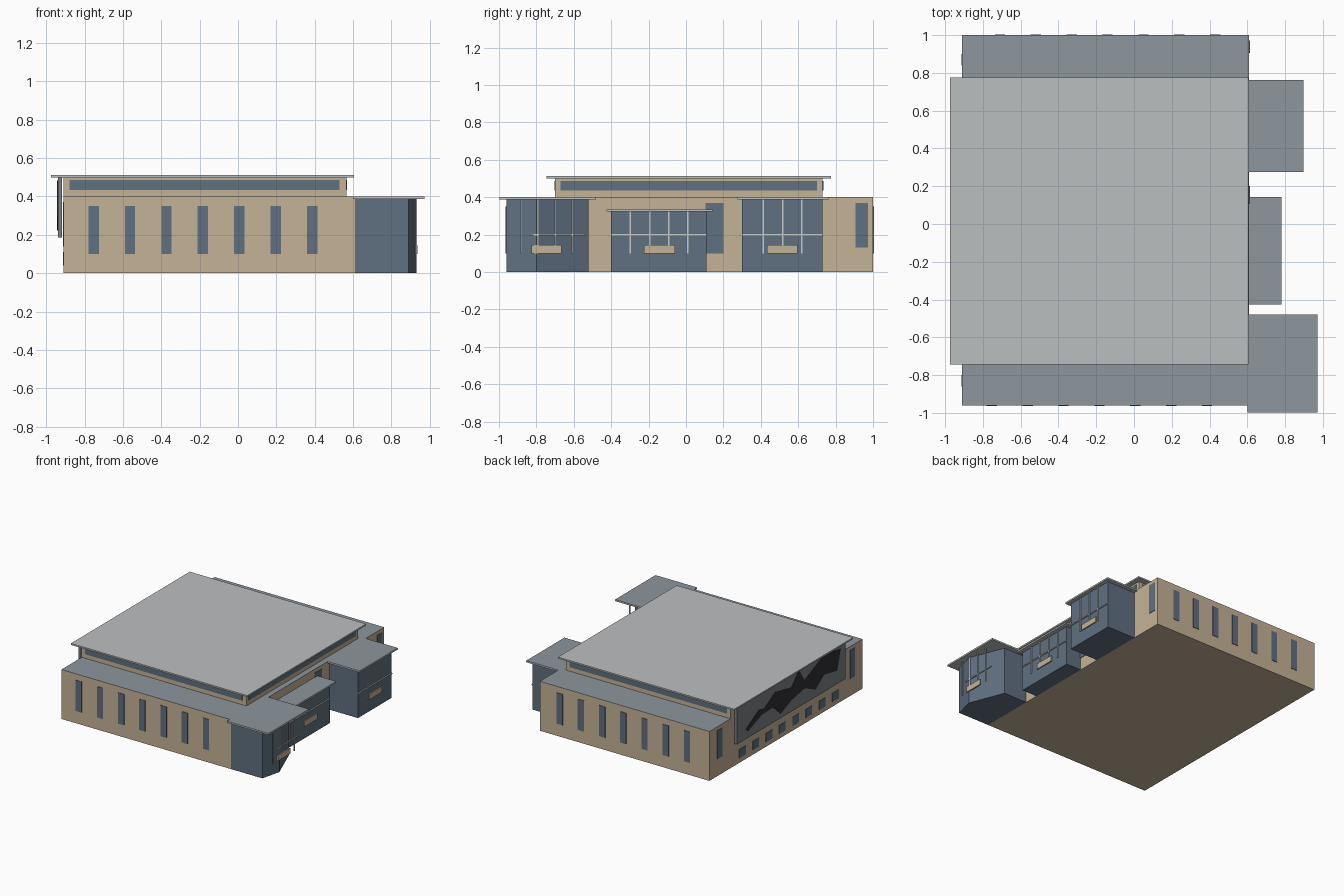
import bpy, bmesh
from mathutils import Vector

cube = bpy.data.objects.get("Cube")
if cube:
    bpy.data.objects.remove(cube, do_unlink=True)


def material(name, rgb):
    m = bpy.data.materials.new(name)
    m.use_nodes = True
    color = (*rgb, 1)
    m.diffuse_color = color
    bsdf = next(n for n in m.node_tree.nodes if n.type == 'BSDF_PRINCIPLED')
    bsdf.inputs["Base Color"].default_value = color
    return m


TAN = material("tan wall", (.56, .45, .31))
GLASS = material("blue glass", (.115, .16, .22))
ROOF = material("pale roof", (.5, .52, .53))
SLATE = material("slate roof", (.27, .31, .34))
FRAME = material("light frame", (.6, .61, .61))
PANEL = material("grey panel", (.2, .21, .22))
DARK = material("dark relief", (.03, .03, .034))


def finish(name, bm, mat, top=None):
    """Turn a bmesh into an object; upward faces may take a second colour."""
    bmesh.ops.recalc_face_normals(bm, faces=bm.faces[:])
    mesh = bpy.data.meshes.new(name)
    mesh.materials.append(mat)
    if top:
        mesh.materials.append(top)
        for f in bm.faces:
            f.material_index = int(f.normal.z > .5)
    bm.to_mesh(mesh)
    bm.free()
    obj = bpy.data.objects.new(name, mesh)
    bpy.context.collection.objects.link(obj)
    return obj


def box(name, x, y, z, mat, top=None):
    bm = bmesh.new()
    bmesh.ops.create_cube(bm, size=1)
    for v in bm.verts:
        for i, (lo, hi) in enumerate((x, y, z)):
            v.co[i] = lo if v.co[i] < 0 else hi
    return finish(name, bm, mat, top)


def prism(name, points, direction, mat):
    bm = bmesh.new()
    face = bm.faces.new([bm.verts.new(p) for p in points])
    new = bmesh.ops.extrude_face_region(bm, geom=[face])["geom"]
    for v in new:
        if isinstance(v, bmesh.types.BMVert):
            v.co += Vector(direction)
    return finish(name, bm, mat)


def span(center, width):
    return center - width / 2, center + width / 2


# Main hall, raised clerestory and wide flat roof
WEST, EAST, FRONT, BACK = -.91, .61, -.96, 1.0
T = .004
box("main_hall", (WEST, EAST), (FRONT, BACK), (0, .4), TAN, SLATE)
box("clerestory_wall", (WEST, .565), (-.7, .73), (.4, .5), TAN)
box("upper_roof", (-.975, .605), (-.745, .775), (.5, .512), ROOF)

# Clerestory window strips
strip = (.435, .487)
box("clerestory_window_front", (-.88, .53), (-.7 - T, -.7), strip, GLASS)
box("clerestory_window_back", (-.88, .53), (.73, .73 + T), strip, GLASS)
box("clerestory_window_left", (.565, .565 + T), (-.67, .7), strip, GLASS)

# Tall windows along the front and back
for i in range(7):
    box("front_window", span(-.753 + .19 * i, .054), (FRONT - T, FRONT), (.1, .35), GLASS)
    box("back_window", span(-.71 + .19 * i, .054), (BACK, BACK + T), (.1, .35), GLASS)

# Windows on the two side walls
box("bay_side_window", (EAST, EAST + T), (.105, .2), (.1, .37), GLASS)
box("corner_window", (EAST, EAST + T), (.905, .972), (.13, .37), GLASS)
for y in (.87, -.83):
    box("end_window", (WEST - T, WEST), span(y, .06), (.14, .37), GLASS)
for i in range(8):
    box("low_window", (WEST - T, WEST), span(.58 - .17 * i, .08), (.04, .11), GLASS)

# Hanging wall panel with an irregular dark relief
P_TOP, P_BOTTOM, P_START, P_END = .5, .185, .69, -.7
box("wall_panel", (-.94, -.918), (P_END, P_START), (P_BOTTOM, P_TOP), PANEL)
relief = [(.08, .25), (.2, .55), (.25, .5), (.35, .75), (.5, .62), (.57, .95),
          (.62, .6), (.8, .95), (.95, .85), (.92, .35), (.8, .45), (.72, .2),
          (.62, .4), (.5, .3), (.4, .12), (.33, .4), (.22, .38), (.1, .18)]
prism("panel_relief",
      [(-.94, P_START + u * (P_END - P_START), P_BOTTOM + v * (P_TOP - P_BOTTOM))
       for u, v in relief], (-T, 0, 0), DARK)


def bay(label, outline, roof, height, face_x, y, bars, plaque):
    """Glazed bay with a flat roof, mullion grid and a tan plaque."""
    prism(label + "_glass", [(px, py, 0) for px, py in outline],
          (0, 0, height - .012), GLASS)
    box(label + "_roof", *roof, (height - .013, height), ROOF, SLATE)
    front = (face_x, face_x + .008)
    for b in bars:
        box(label + "_mullion", front, span(b, .008), (.1, height - .012), FRAME)
    box(label + "_transom", front, y, span(.2, .008), FRAME)
    box(label + "_plaque", (face_x - .002, face_x + .009), plaque, (.1, .145), TAN)


def rectangle(x, y):
    return [(EAST, y[0]), (x, y[0]), (x, y[1]), (EAST, y[1])]


# Three bays on the left side; the front one has angled faces
bay("front_bay", [(EAST, FRONT), (.89, FRONT), (.93, -.8), (.82, -.52), (EAST, -.52)],
    ((.6, .972), (-.998, -.48)), .4, .926, (-.84, -.54),
    [-.88 + .091 * i for i in range(4)], (-.825, -.665))
bay("middle_bay", rectangle(.745, (-.4, .11)), ((.6, .78), (-.425, .143)), .335,
    .745, (-.4, .11), [-.297 + .102 * i for i in range(4)], (-.225, -.06))
bay("back_bay", rectangle(.865, (.3, .73)), ((.6, .897), (.275, .763)), .4,
    .865, (.3, .73), [.414 + .102 * i for i in range(3)], (.433, .597))
